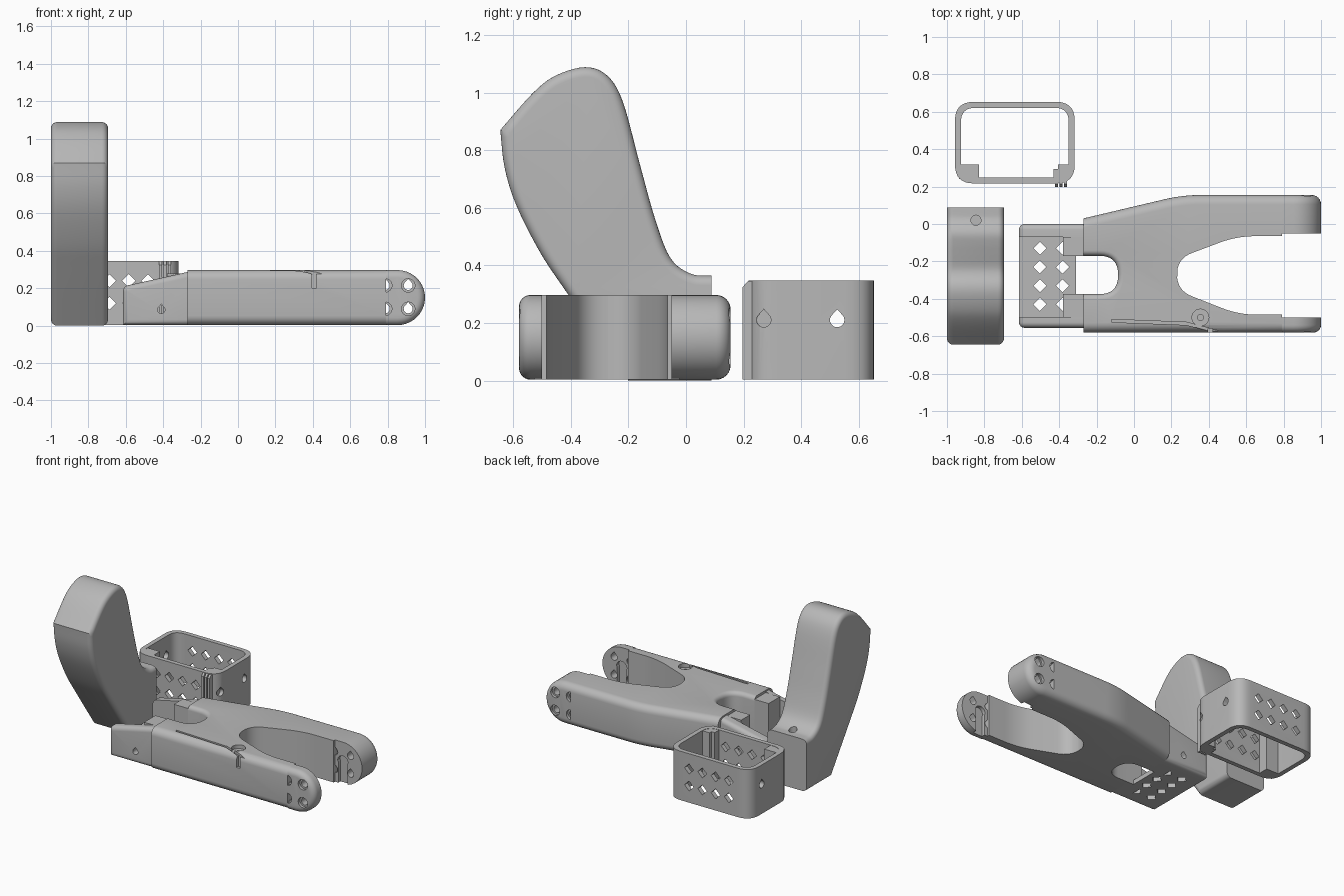
import bpy, bmesh
from math import sin, cos, pi, radians
from mathutils import Vector

cube = bpy.data.objects.get("Cube")
if cube:
    bpy.data.objects.remove(cube)

grey = bpy.data.materials.new("plain_grey")
grey.use_nodes = True
COLOUR = (0.48, 0.48, 0.48, 1)
grey.diffuse_color = COLOUR
grey.node_tree.nodes["Principled BSDF"].inputs["Base Color"].default_value = COLOUR


# ---------- profile helpers ----------
def rect(u0, v0, u1, v1):
    return [(u0, v0), (u1, v0), (u1, v1), (u0, v1)]


def rounded(corners, steps=8):
    """Outline from (u, v, trim) corners, softened by quadratic curves."""
    out = []
    for i, (u, v, r) in enumerate(corners):
        p = Vector((u, v))
        if not r:
            out.append(p)
            continue
        a = p + (Vector(corners[i - 1][:2]) - p).normalized() * r
        b = p + (Vector(corners[(i + 1) % len(corners)][:2]) - p).normalized() * r
        for k in range(steps + 1):
            t = k / steps
            out.append(a * (1 - t) ** 2 + p * 2 * t * (1 - t) + b * t * t)
    return out


def spline(pts, steps=5):
    """Open smooth curve through the points."""
    p = [Vector(q) for q in pts]
    p = [p[0] * 2 - p[1]] + p + [p[-1] * 2 - p[-2]]
    out = []
    for a, b, c, d in zip(p, p[1:], p[2:], p[3:]):
        for k in range(steps):
            t = k / steps
            out.append((b * 2 + (c - a) * t + (a * 2 - b * 5 + c * 4 - d) * t * t
                        + (b * 3 - a - c * 3 + d) * t ** 3) / 2)
    return out + [p[-2]]


def circle(u, v, r, n=24):
    return [(u + r * cos(2 * pi * k / n), v + r * sin(2 * pi * k / n)) for k in range(n)]


def diamond(u, v, r=0.035):
    return circle(u, v, r, 4)


def teardrop(u, v, r):
    arc = [radians(135 + 270 * k / 18) for k in range(19)]
    return [(u + r * cos(a), v + r * sin(a)) for a in arc] + [(u, v + r * 1.5)]


# ---------- solid helpers ----------
def prism(name, outline, axis, lo, hi, *bevels):
    """Extrude an outline along an axis, then round the edges picked by rules."""
    place = {"x": lambda u, v, w: (w, u, v),
             "y": lambda u, v, w: (u, w, v),
             "z": lambda u, v, w: (u, v, w)}[axis]
    bm = bmesh.new()
    ends = [[bm.verts.new(place(u, v, w)) for u, v in outline] for w in (lo, hi)]
    n = len(outline)
    bm.faces.new(ends[0])
    bm.faces.new(ends[1][::-1])
    for i in range(n):
        j = (i + 1) % n
        bm.faces.new((ends[0][i], ends[0][j], ends[1][j], ends[1][i]))
    bmesh.ops.recalc_face_normals(bm, faces=bm.faces)
    k = "xyz".index(axis)
    for width, rule in bevels:
        rim = [e for e in bm.edges if abs(e.verts[0].co[k] - e.verts[1].co[k]) < 1e-5
               and rule((e.verts[0].co + e.verts[1].co) / 2)]
        bmesh.ops.bevel(bm, geom=rim, offset=width, segments=6, profile=0.5,
                        affect="EDGES", clamp_overlap=True)
    mesh = bpy.data.meshes.new(name)
    bm.to_mesh(mesh)
    bm.free()
    obj = bpy.data.objects.new(name, mesh)
    bpy.context.collection.objects.link(obj)
    return obj


def finish(obj, *cuts):
    """Subtract cutter prisms given as (outline, axis, lo, hi), then shade."""
    cutters = [prism("cutter", *c) for c in cuts]
    for c in cutters:
        c.hide_render = True
        m = obj.modifiers.new("cut", "BOOLEAN")
        m.operation, m.solver, m.object = "DIFFERENCE", "EXACT", c
    if cutters:
        graph = bpy.context.evaluated_depsgraph_get()
        mesh = bpy.data.meshes.new_from_object(obj.evaluated_get(graph))
        obj.modifiers.clear()
        obj.data = mesh
        for c in cutters:
            bpy.data.objects.remove(c)
    obj.data.materials.clear()
    obj.data.materials.append(grey)
    obj.data.shade_smooth()
    obj.data.set_sharp_from_angle(angle=radians(32))
    return obj


# ---------- grip ----------
back = spline([(-0.645, 0.87), (-0.53, 1.0), (-0.45, 1.06), (-0.35, 1.088), (-0.275, 1.06),
               (-0.22, 0.97), (-0.16, 0.75), (-0.107, 0.56), (-0.055, 0.427),
               (0.014, 0.372), (0.09, 0.364), (0.25, 0.364)])
front = spline([(-0.2, 0), (-0.41, 0.3), (-0.506, 0.444), (-0.59, 0.61),
                (-0.63, 0.74), (-0.645, 0.87)])[:-1]
grip = prism("grip", back + [(0.25, 0)] + front, "x", -1, -0.695, (0.08, lambda c: True))
finish(grip,
       (rect(-1.1, 0.088, -0.6, 0.4), "z", -0.1, 0.6),
       (circle(-0.845, 0.02, 0.027), "z", 0.2, 0.5))

# ---------- forked frame ----------
plan = rounded([(-0.27, 0.03, 0), (0.26, 0.155, 0.1), (0.79, 0.155, 0), (0.79, -0.065, 0),
                (0.55, -0.065, 0.1), (0.23, -0.185, 0.085), (0.23, -0.355, 0.085),
                (0.56, -0.485, 0.1), (0.79, -0.485, 0), (0.79, -0.58, 0), (-0.27, -0.58, 0),
                (-0.27, -0.375, 0), (-0.085, -0.375, 0.1), (-0.085, -0.17, 0.1),
                (-0.27, -0.17, 0)])
body = prism("frame_body", plan, "z", 0.003, 0.297,
             (0.05, lambda c: c.y < -0.575 or (c.y > 0.03 and c.x < 0.789)),
             (0.03, lambda c: c.z > 0.29 and -0.269 < c.x < -0.08 and -0.38 < c.y < -0.16))
channel = [(-0.12, -0.51), (0.28, -0.525), (0.45, -0.57), (0.45, -0.585),
           (0.28, -0.54), (-0.12, -0.525)]
finish(body,
       (circle(0.355, -0.5, 0.045), "z", 0.27, 0.35),
       (circle(0.355, -0.5, 0.016), "z", 0.15, 0.35),
       (channel, "z", 0.275, 0.35),
       (rect(0.395, 0.2, 0.42, 0.35), "y", -0.65, -0.56))

# rounded fork ends with bolt holes and a keyed recess on the inner face
tip = [(0.79, 0.003)] + [(0.853 + 0.147 * cos(a), 0.15 + 0.147 * sin(a))
                         for a in (radians(-90 + 9 * k) for k in range(21))] + [(0.79, 0.297)]
for name, inner, outer in (("left_fork_end", -0.05, 0.155), ("right_fork_end", -0.5, -0.58)):
    s = 1 if outer > inner else -1
    end = prism(name, tip, "y", min(inner, outer), max(inner, outer),
                (0.05 if s > 0 else 0.04,
                 lambda c: abs(c.y - outer) < 1e-4 and c.x > 0.791))
    cuts = []
    for x in (0.787, 0.91):
        for z in (0.09, 0.215):
            cuts.append((teardrop(x, z, 0.024), "y", -0.7, 0.3))
            cuts.append((circle(x, z, 0.036), "y", *sorted((outer - s * 0.02, outer + s * 0.1))))
    depth = sorted((inner + s * 0.025, inner - s * 0.1))
    key = [(0.885, 0.0), (0.885, 0.15)] + [
        (0.85 + 0.04 * cos(a), 0.16 + 0.04 * sin(a))
        for a in (radians(15 * k) for k in range(13))] + [(0.815, 0.15), (0.815, 0.0)]
    cuts.append((key, "y", *depth))
    finish(end, *cuts)

# rear side walls and the blocks beside the opening
wall = rounded([(-0.615, 0.003, 0), (-0.27, 0.003, 0), (-0.27, 0.287, 0), (-0.3, 0.28, 0.02),
                (-0.615, 0.21, 0.03)])
for name, y0, y1, outer in (("left_rear_wall", -0.07, 0.0, 0.0),
                            ("right_rear_wall", -0.555, -0.5, -0.555)):
    side = prism(name, wall, "y", y0, y1,
                 (0.03, lambda c: abs(c.y - outer) < 1e-4 and c.x < -0.271))
    finish(side, (teardrop(-0.41, 0.085, 0.02), "y", -0.7, 0.2))
for name, y0, y1 in (("left_block", -0.17, -0.07), ("right_block", -0.5, -0.375)):
    finish(prism(name, rect(-0.38, 0.003, -0.27, 0.28), "y", y0, y1))

# perforated floor plate
floor = prism("floor_plate", rect(-0.615, -0.5, -0.31, -0.07), "z", 0.003, 0.035)
finish(floor, *[(diamond(x, y), "z", -0.1, 0.1)
                for x in (-0.503, -0.382) for y in (-0.13, -0.23, -0.33, -0.43)])

# ---------- perforated sleeve ----------
def frame_outline(x0, y0, x1, y1, r):
    return rounded([(x0, y0, r), (x1, y0, r), (x1, y1, r), (x0, y1, r)])


sleeve = prism("sleeve", frame_outline(-0.957, 0.217, -0.317, 0.653, 0.1), "z", 0.003, 0.347)
cuts = [(frame_outline(-0.925, 0.248, -0.349, 0.621, 0.075), "z", -0.1, 0.5)]
for i in range(4):
    for z in (0.12, 0.24):
        cuts.append((diamond(-0.79 + 0.103 * i, z), "y", 0.1, 0.8))
cuts.append((teardrop(0.525, 0.21, 0.025), "x", -1.1, -0.2))
cuts.append((teardrop(0.27, 0.21, 0.025), "x", -0.4, -0.2))
finish(sleeve, *cuts)

# inner corner posts
for name, x0, x1, y1 in (("right_corner_post", -0.935, -0.83, 0.317),
                         ("left_corner_post", -0.43, -0.345, 0.295),
                         ("left_corner_step", -0.405, -0.345, 0.317)):
    finish(prism(name, rect(x0, 0.24, x1, y1), "z", 0.003, 0.345))

# outer clip ridges
for i in range(3):
    x = -0.415 + 0.024 * i
    finish(prism("clip_ridge", [(0.23, 0.003), (0.197, 0.003), (0.197, 0.325), (0.215, 0.345),
                                (0.23, 0.345)], "x", x - 0.008, x + 0.008))
